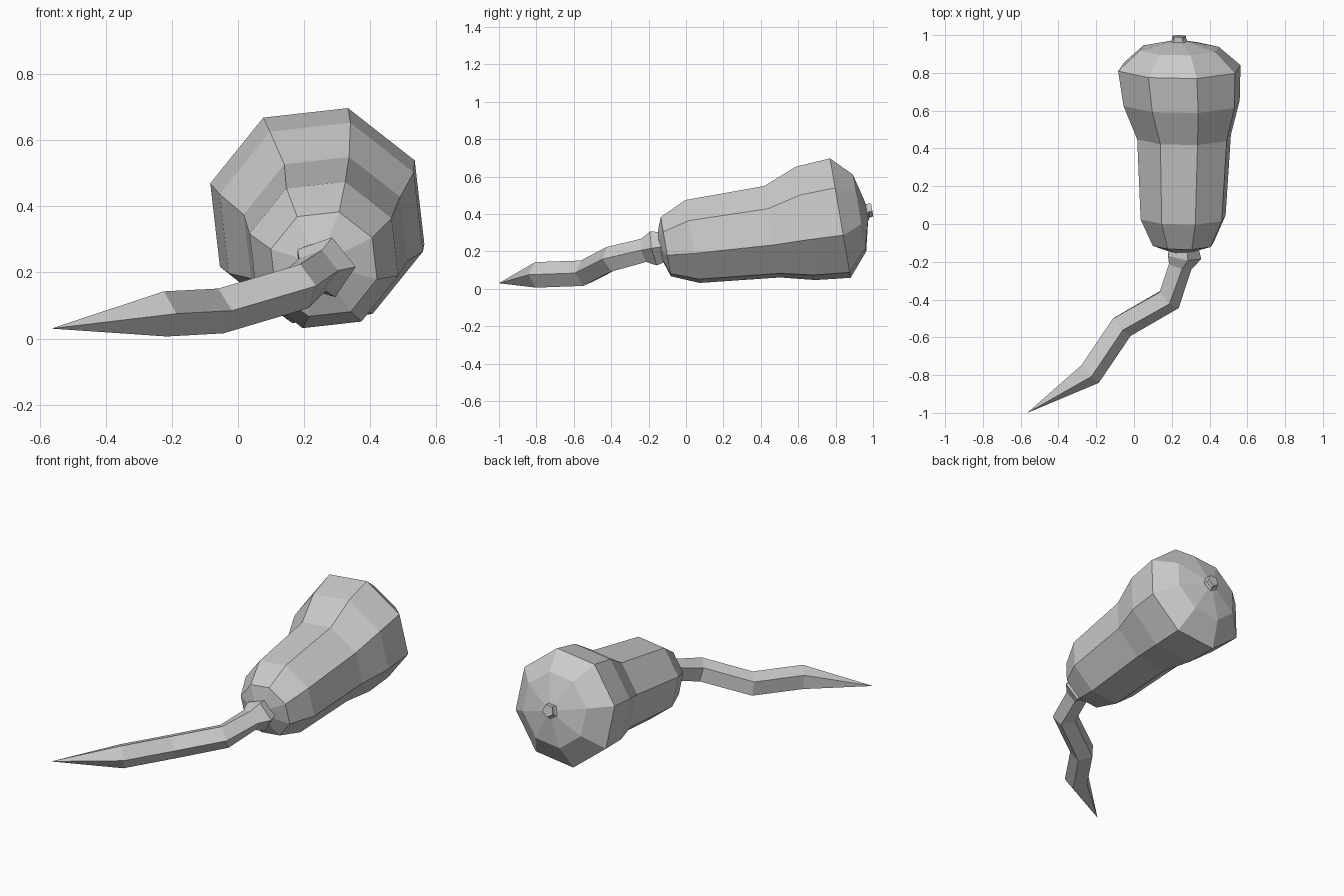
import bpy, bmesh
from math import sin, cos, radians, tau
from mathutils import Vector

if "Cube" in bpy.data.objects:
    bpy.data.objects.remove(bpy.data.objects["Cube"])


def loft(name, rings, sides, phase, axis=None):
    """Skin rings of (x, y, z, radius); fixed axis or following the path."""
    bm = bmesh.new()
    pts = [Vector(r[:3]) for r in rings]
    loops = []
    for i, r in enumerate(rings):
        if axis:
            d = Vector(axis).normalized()
        else:
            a, b = pts[max(i - 1, 0)], pts[min(i + 1, len(pts) - 1)]
            d = (b - a).normalized()
        side = d.cross(Vector((0, 0, 1))).normalized()
        up = side.cross(d)
        loop = []
        for k in range(sides):
            t = radians(phase) + tau * k / sides
            loop.append(bm.verts.new(pts[i] + r[3] * (cos(t) * side + sin(t) * up)))
        loops.append(loop)
    for a, b in zip(loops, loops[1:]):
        for k in range(sides):
            n = (k + 1) % sides
            bm.faces.new((a[k], a[n], b[n], b[k]))
    bm.faces.new(loops[0])
    bm.faces.new(loops[-1])
    bmesh.ops.remove_doubles(bm, verts=bm.verts, dist=0.0005)
    bmesh.ops.recalc_face_normals(bm, faces=bm.faces)
    mesh = bpy.data.meshes.new(name)
    bm.to_mesh(mesh)
    bm.free()
    obj = bpy.data.objects.new(name, mesh)
    bpy.context.collection.objects.link(obj)
    return obj


# Gourd body: eight-sided rings, leaning back slightly
loft("gourd_body", [
    (0.25, -0.145, 0.225, 0.06),
    (0.26, -0.108, 0.225, 0.167),
    (0.26, 0.035, 0.253, 0.234),
    (0.265, 0.46, 0.305, 0.258),
    (0.252, 0.64, 0.35, 0.32),
    (0.24, 0.825, 0.378, 0.337),
    (0.24, 0.928, 0.405, 0.217),
    (0.238, 0.966, 0.415, 0.05),
], 8, 29, axis=(0, 0.985, 0.17))

# Curved five-sided stalk, pointed at the free end
loft("curved_stalk", [
    (-0.565, -1.0, 0.03, 0.0),
    (-0.235, -0.788, 0.074, 0.072),
    (-0.067, -0.54, 0.083, 0.072),
    (0.185, -0.395, 0.158, 0.072),
    (0.24, -0.22, 0.205, 0.067),
    (0.26, -0.17, 0.215, 0.097),
    (0.255, -0.125, 0.225, 0.085),
], 5, 1)

# Small blossom nub at the fat end
loft("blossom_nub", [
    (0.238, 0.945, 0.405, 0.05),
    (0.238, 0.968, 0.413, 0.048),
    (0.238, 0.975, 0.42, 0.04),
    (0.238, 0.995, 0.425, 0.038),
], 5, 60, axis=(0, 0.985, 0.17))
